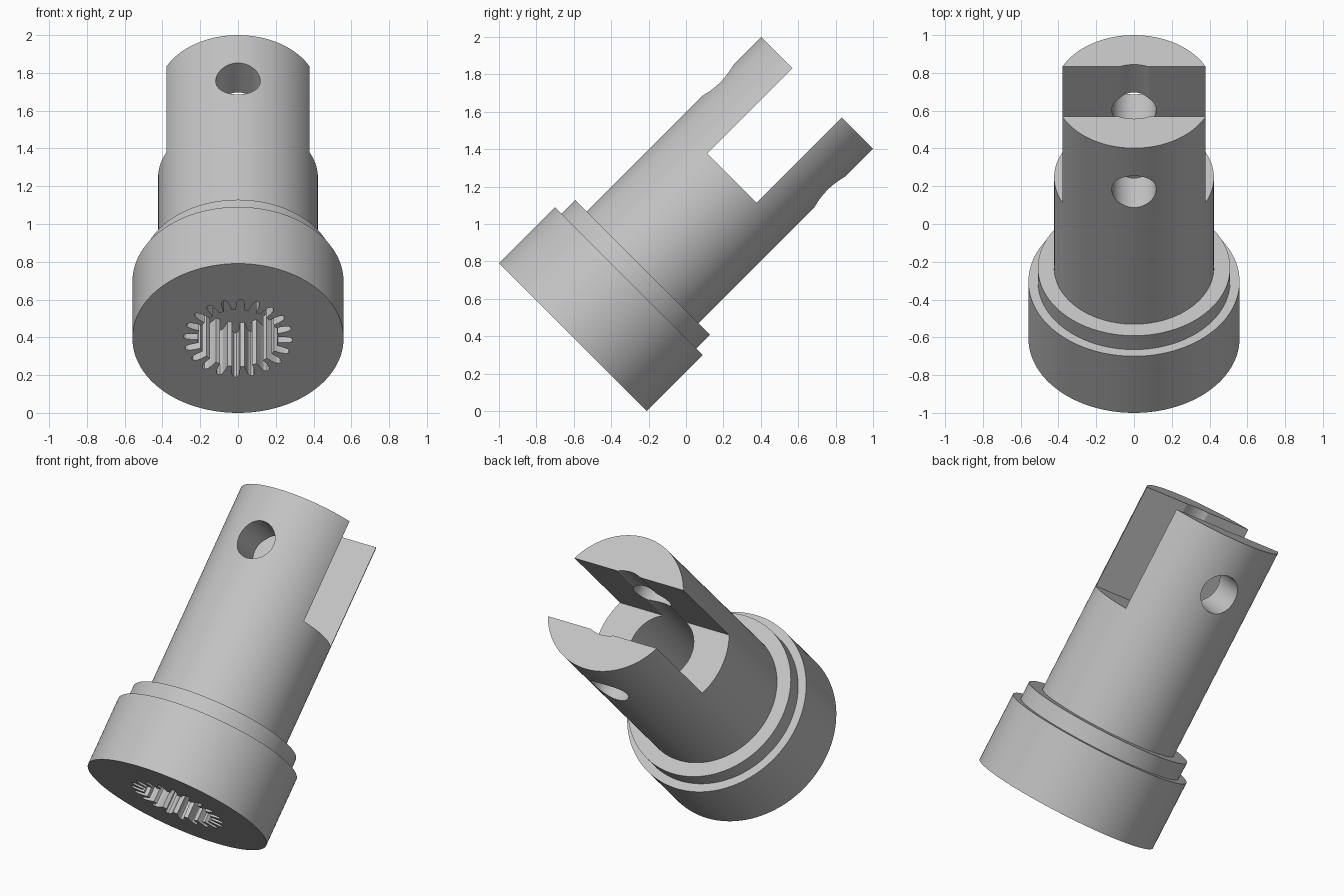
import bpy, bmesh, math
from math import sin, cos, pi
from mathutils import Matrix

cube = bpy.data.objects.get("Cube")
if cube:
    bpy.data.objects.remove(cube, do_unlink=True)

BASE_R, RING_R, SHAFT_R = 0.559, 0.509, 0.423
BASE_TOP, RING_TOP, SHAFT_TOP = 0.424, 0.528, 1.846
SLOT_HALF, SLOT_FLOOR = 0.187, 1.203
BORE_R, BORE_FLOOR = 0.203, 0.53
SPLINE_DEPTH, TEETH = 0.33, 20

steel = bpy.data.materials.new("grey steel")
steel.use_nodes = True
grey = (0.55, 0.55, 0.55, 1)
steel.diffuse_color = grey
steel.node_tree.nodes["Principled BSDF"].inputs["Base Color"].default_value = grey


def make(name, bm):
    bmesh.ops.recalc_face_normals(bm, faces=bm.faces)
    mesh = bpy.data.meshes.new(name)
    bm.to_mesh(mesh)
    bm.free()
    mesh.materials.append(steel)
    obj = bpy.data.objects.new(name, mesh)
    bpy.context.collection.objects.link(obj)
    return obj


def prism(name, outline, z0, z1):
    bm = bmesh.new()
    face = bm.faces.new([bm.verts.new((x, y, z0)) for x, y in outline])
    moved = bmesh.ops.extrude_face_region(bm, geom=[face])["geom"]
    verts = [v for v in moved if isinstance(v, bmesh.types.BMVert)]
    bmesh.ops.translate(bm, verts=verts, vec=(0, 0, z1 - z0))
    return make(name, bm)


def circle(r, n):
    return [(r * cos(2 * pi * i / n), r * sin(2 * pi * i / n)) for i in range(n)]


# Stepped body: wide base, narrow ring and long shaft, turned about its axis
profile = [(0, 0), (BASE_R, 0), (BASE_R, BASE_TOP), (RING_R, BASE_TOP),
           (RING_R, RING_TOP), (SHAFT_R, RING_TOP), (SHAFT_R, SHAFT_TOP), (0, SHAFT_TOP)]
bm = bmesh.new()
pts = [bm.verts.new((r, 0, z)) for r, z in profile]
edges = [bm.edges.new(pair) for pair in zip(pts, pts[1:])]
bmesh.ops.spin(bm, geom=pts + edges, axis=(0, 0, 1), cent=(0, 0, 0),
               angle=2 * pi, steps=128, use_merge=True)
bmesh.ops.remove_doubles(bm, verts=bm.verts, dist=1e-4)
body = make("splined_fork_shaft", bm)

# Splined socket with rounded grooves
pitch = 2 * pi / TEETH
half = [(-0.31, 0.213), (-0.27, 0.25), (-0.2, 0.276), (-0.08, 0.29)]
groove = half + [(-a, r) for a, r in reversed(half)]
outline = [(r * cos((k + a) * pitch + 0.05), r * sin((k + a) * pitch + 0.05))
           for k in range(TEETH) for a, r in groove]
socket = prism("socket_cutter", outline, -0.1, SPLINE_DEPTH)

# Blind bore from the fork end
bore = prism("bore_cutter", circle(BORE_R, 64), BORE_FLOOR, 2.1)

# Slot that splits the shaft into two prongs
slot = prism("slot_cutter", [(-1, -SLOT_HALF), (1, -SLOT_HALF), (1, SLOT_HALF), (-1, SLOT_HALF)],
             SLOT_FLOOR, 2.2)

# Cross pin hole through both prongs
pin = prism("pin_cutter", circle(0.118, 48), -1, 1)
pin.data.transform(Matrix.Translation((0, 0, 1.52)) @ Matrix.Rotation(pi / 2, 4, 'X'))

bpy.ops.object.select_all(action='DESELECT')
bpy.context.view_layer.objects.active = body
body.select_set(True)
for cutter in (socket, bore, slot, pin):
    cutter.hide_render = True
    mod = body.modifiers.new(cutter.name, 'BOOLEAN')
    mod.operation, mod.solver, mod.object = 'DIFFERENCE', 'EXACT', cutter
    bpy.ops.object.modifier_apply(modifier=mod.name)
    bpy.data.objects.remove(cutter, do_unlink=True)

# Smooth the round walls, then lean the part back on its base rim
bpy.ops.object.shade_smooth_by_angle(angle=math.radians(25))
rise = BASE_R * cos(pi / 4)
body.data.transform(Matrix.Translation((0, rise - 1, rise)) @ Matrix.Rotation(-pi / 4, 4, 'X'))
